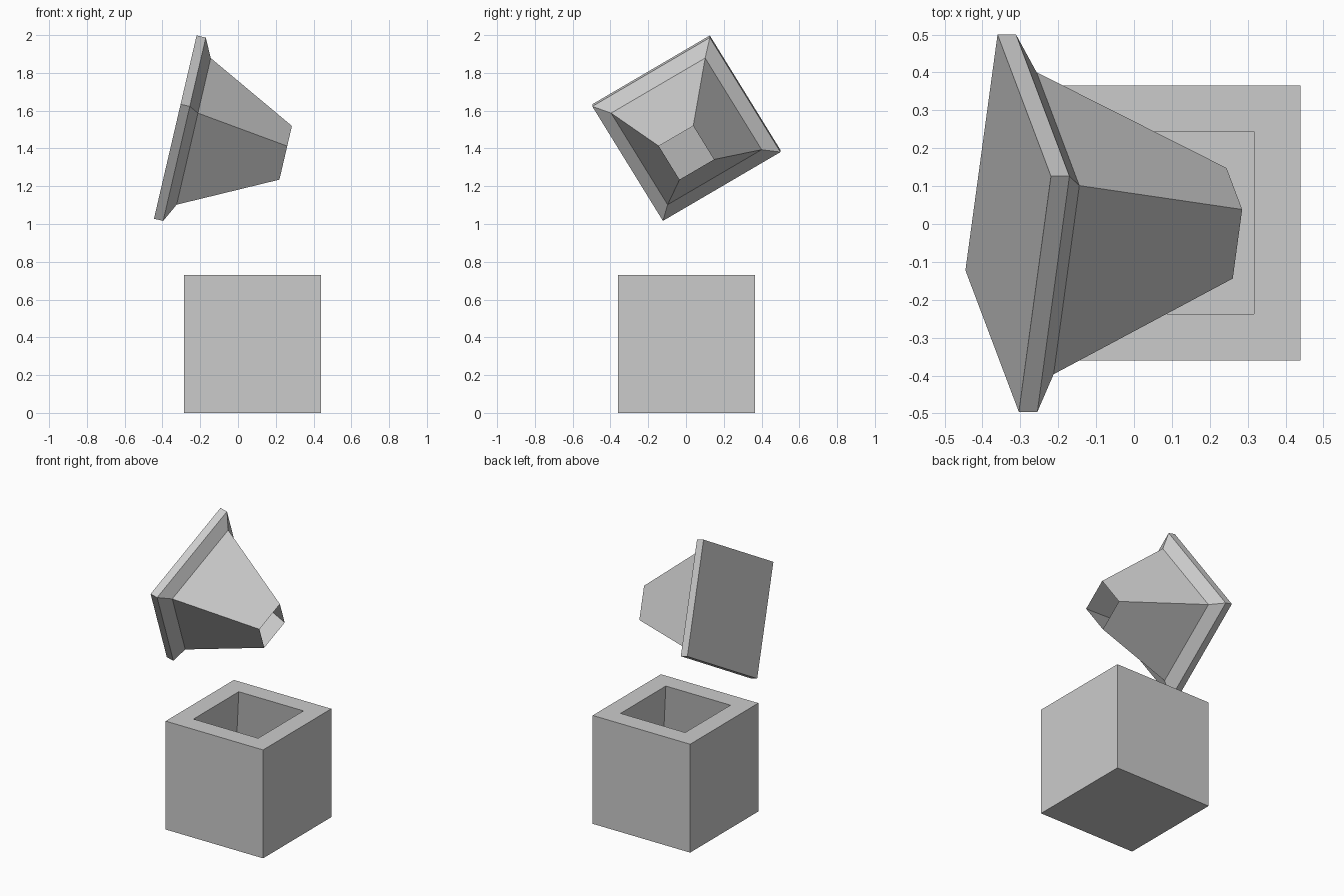
import bpy
import bmesh
from math import radians
from mathutils import Matrix

cube = bpy.data.objects.get("Cube")
if cube:
    bpy.data.objects.remove(cube, do_unlink=True)

grey = bpy.data.materials.new("light_grey")
grey.use_nodes = True
grey.diffuse_color = (0.6, 0.6, 0.6, 1)
grey.node_tree.nodes["Principled BSDF"].inputs["Base Color"].default_value = (0.6, 0.6, 0.6, 1)

HALF = 0.363  # half the side shared by the box and the stopper plate


def square_loft(name, profile, matrix):
    """Join square rings given as (scale, height), capping both ends."""
    bm = bmesh.new()
    rings = []
    for scale, height in profile:
        r = HALF * scale
        rings.append([bm.verts.new((sx * r, sy * r, height))
                      for sx, sy in ((-1, -1), (1, -1), (1, 1), (-1, 1))])
    for low, high in zip(rings, rings[1:]):
        for i in range(4):
            j = (i + 1) % 4
            bm.faces.new((low[i], low[j], high[j], high[i]))
    bm.faces.new(rings[0][::-1])
    bm.faces.new(rings[-1])
    bmesh.ops.recalc_face_normals(bm, faces=bm.faces)
    mesh = bpy.data.meshes.new(name)
    bm.to_mesh(mesh)
    bm.free()
    mesh.materials.append(grey)
    obj = bpy.data.objects.new(name, mesh)
    obj.matrix_world = matrix
    bpy.context.collection.objects.link(obj)
    return obj


# Box with a square opening whose inner walls flare towards the floor
square_loft("box", [(1, 0), (1, 0.73), (0.664, 0.73), (0.95, 0.03)],
            Matrix.Translation((0.076, 0.003, 0)))

# Tilted stopper: square plate, chamfer, tapered plug and hollow tip
tilt = (Matrix.Translation((-0.332, 0.002, 1.513))
        @ Matrix.Rotation(radians(103.1), 4, "Y")
        @ Matrix.Rotation(radians(31), 4, "Z"))
square_loft("stopper", [(1, 0), (1, 0.05), (0.8, 0.1), (0.293, 0.6), (0.74, 0.06)], tilt)
